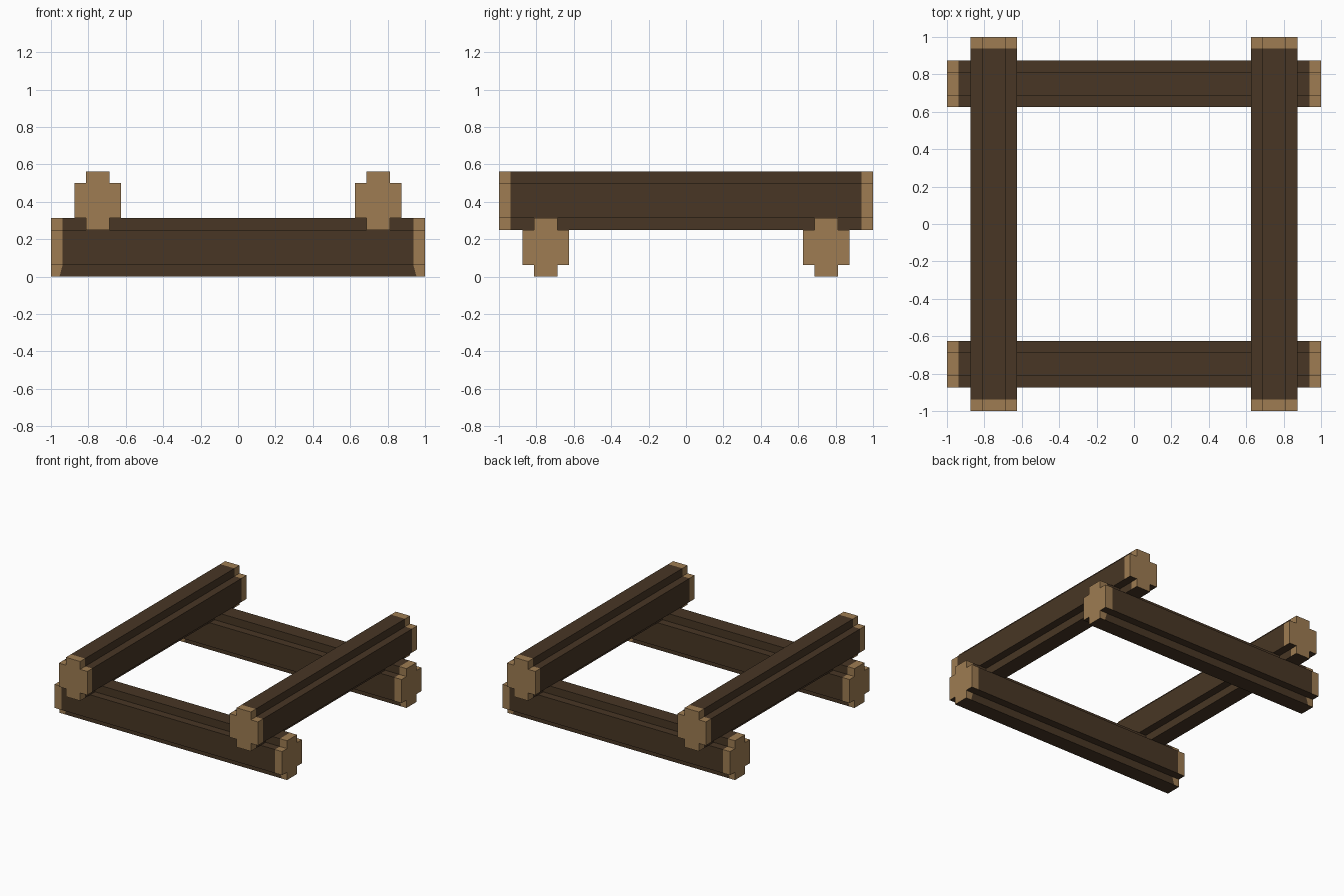
import bpy, bmesh
from mathutils import Matrix
from math import radians

if "Cube" in bpy.data.objects:
    bpy.data.objects.remove(bpy.data.objects["Cube"])


def make_material(name, color):
    mat = bpy.data.materials.new(name)
    mat.diffuse_color = (*color, 1.0)
    mat.use_nodes = True
    mat.node_tree.nodes["Principled BSDF"].inputs["Base Color"].default_value = mat.diffuse_color
    return mat


bark = make_material("dark bark", (0.065, 0.037, 0.018))
cut_wood = make_material("light cut wood", (0.342, 0.202, 0.084))

# Stepped log cross-section: (sideways, height)
W, N = 0.125, 0.0625          # half widths of wide and narrow bands
Z0, Z1, Z2, Z3 = 0.0, 0.0625, 0.25, 0.3125
half = [(N, Z0), (N, Z1), (W, Z1), (W, Z2), (N, Z2), (N, Z3)]
profile = half + [(-y, z) for y, z in reversed(half)]


def make_log(name, offset, base, turned, slant):
    bm = bmesh.new()
    rings = []
    for x in (-1.0, -0.9375, 0.9375, 1.0):
        ring = []
        for y, z in profile:
            # bark reaches slightly further out at the ground
            px = x * 1.018 if slant and abs(x) < 1 and z == 0 else x
            ring.append(bm.verts.new((px, y + offset, z + base)))
        rings.append(ring)
    n = len(profile)
    for i in range(3):
        for j in range(n):
            k = (j + 1) % n
            f = bm.faces.new((rings[i][j], rings[i][k], rings[i + 1][k], rings[i + 1][j]))
            f.material_index = 0 if i == 1 else 1
    for ring in (rings[0], rings[-1]):
        bm.faces.new(ring).material_index = 1
    bmesh.ops.recalc_face_normals(bm, faces=bm.faces)
    # undersides are bark all the way to the ends
    for f in bm.faces:
        if f.normal.z < -0.5:
            f.material_index = 0
    if turned:
        bmesh.ops.transform(bm, matrix=Matrix.Rotation(radians(90), 4, 'Z'), verts=bm.verts)
    mesh = bpy.data.meshes.new(name)
    bm.to_mesh(mesh)
    bm.free()
    mesh.materials.append(bark)
    mesh.materials.append(cut_wood)
    bpy.context.collection.objects.link(bpy.data.objects.new(name, mesh))


# Two lower logs along x, two upper logs along y
make_log("lower_log_front", -0.75, 0.0, False, True)
make_log("lower_log_back", 0.75, 0.0, False, True)
make_log("upper_log_right", -0.75, 0.25, True, False)
make_log("upper_log_left", 0.75, 0.25, True, False)
